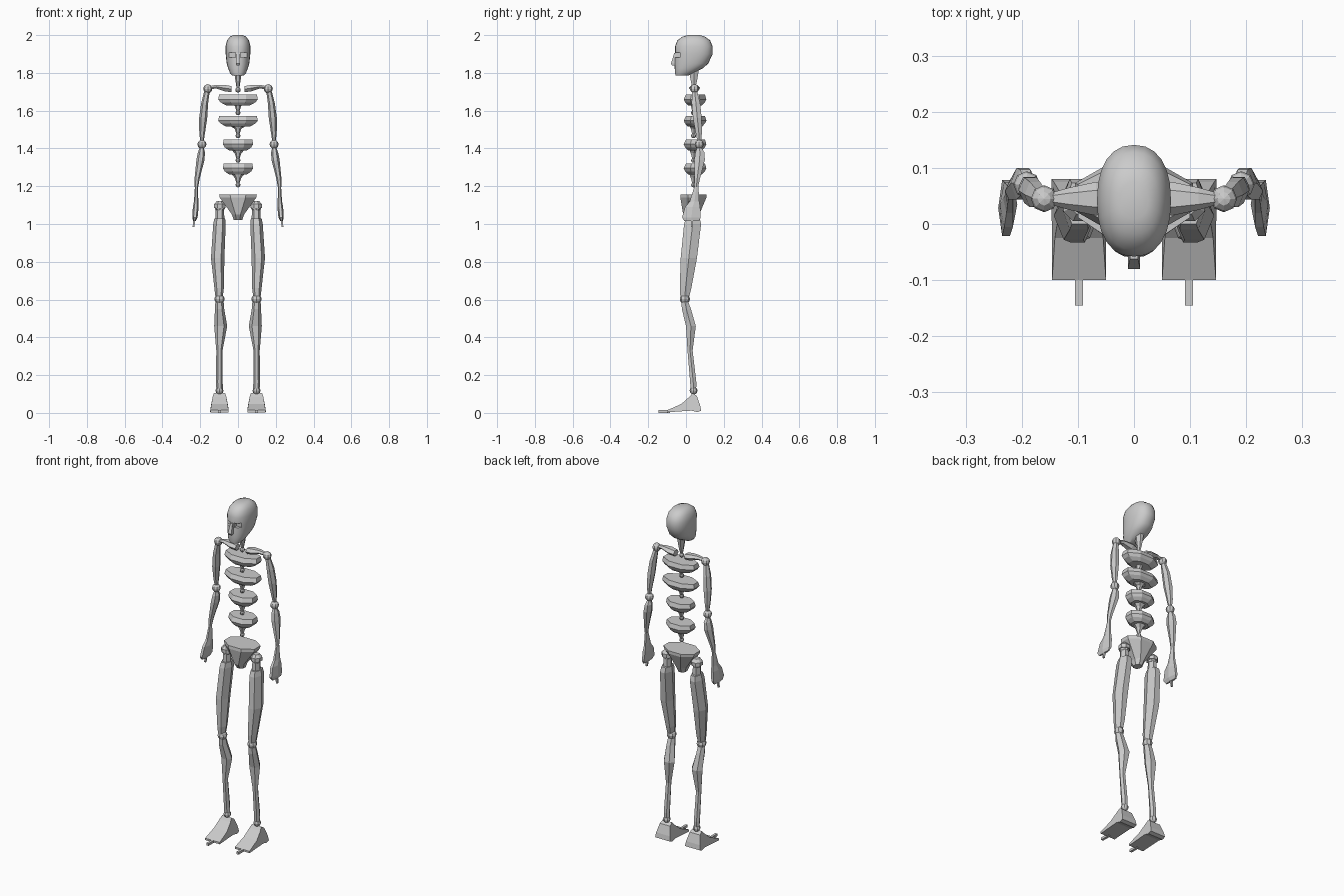
import bpy, bmesh, math
from mathutils import Vector


def finish(name, bm):
    bmesh.ops.recalc_face_normals(bm, faces=bm.faces)
    me = bpy.data.meshes.new(name)
    bm.to_mesh(me)
    bm.free()
    ob = bpy.data.objects.new(name, me)
    bpy.context.collection.objects.link(ob)
    return ob


def skin(name, rings):
    """Bridge equal-length point loops and cap both ends."""
    bm = bmesh.new()
    loops = [[bm.verts.new(p) for p in r] for r in rings]
    n = len(loops[0])
    for a, b in zip(loops, loops[1:]):
        for i in range(n):
            j = (i + 1) % n
            bm.faces.new((a[i], a[j], b[j], b[i]))
    bm.faces.new(loops[0])
    bm.faces.new(loops[-1])
    return finish(name, bm)


def loft(name, rows, n=6, turn=0.0, power=2.0, s=1):
    """Horizontal sections given as (z, x0, x1, y0, y1) extents."""
    angles = [2 * math.pi * (i + turn) / n for i in range(n)]
    unit = []
    for a in angles:
        c, d = math.cos(a), math.sin(a)
        unit.append((math.copysign(abs(c) ** (2 / power), c),
                     math.copysign(abs(d) ** (2 / power), d)))
    mx = max(abs(u[0]) for u in unit)
    my = max(abs(u[1]) for u in unit)
    return skin(name, [[(s * ((x0 + x1) / 2 + u / mx * (x1 - x0) / 2),
                         (y0 + y1) / 2 + v / my * (y1 - y0) / 2, z)
                        for u, v in unit] for z, x0, x1, y0, y1 in rows])


def ball(name, pos, r, s=1):
    bm = bmesh.new()
    bmesh.ops.create_uvsphere(bm, u_segments=8, v_segments=6, radius=r)
    bmesh.ops.translate(bm, verts=bm.verts, vec=(s * pos[0], pos[1], pos[2]))
    return finish(name, bm)


def box(name, pos, size):
    bm = bmesh.new()
    bmesh.ops.create_cube(bm, size=1)
    for v in bm.verts:
        v.co = Vector(v.co[i] * size[i] + pos[i] for i in range(3))
    return finish(name, bm)


# Head: smooth skull (z, front y, back y, half width)
skull = [(1.785, -.055, .012, .03), (1.80, -.058, .04, .043), (1.825, -.06, .09, .052),
         (1.85, -.06, .118, .06), (1.90, -.057, .141, .065), (1.94, -.058, .141, .066),
         (1.972, -.046, .128, .058), (1.992, -.018, .10, .043), (2.0, .01, .075, .025)]
head = loft("head", [(z, -w, w, a, b) for z, a, b, w in skull], n=24, power=2.3)
for s in (-1, 1):
    eye = box("eye_cutter", (s * .036, -.058, 1.895), (.046, .05, .026))
    mod = head.modifiers.new("eye_socket", 'BOOLEAN')
    mod.operation = 'DIFFERENCE'
    mod.object = eye
    bpy.context.view_layer.objects.active = head
    bpy.ops.object.modifier_apply(modifier=mod.name)
    bpy.data.objects.remove(eye)
bpy.ops.object.select_all(action='DESELECT')
head.select_set(True)
bpy.ops.object.shade_smooth_by_angle(angle=math.radians(35))
loft("nose", [(1.84, -.009, .009, -.074, -.05), (1.85, -.011, .011, -.08, -.05),
              (1.905, -.007, .007, -.062, -.045)], n=4, turn=.5)

# Neck
loft("neck", [(1.722, -.008, .008, .033, .049), (1.755, -.013, .013, .026, .058),
              (1.815, -.022, .022, .015, .068)])
ball("neck_joint", (0, .04, 1.71), .014)

# Spine segments: rib block, tapering stem and small joint
for top, bottom, w, tip in ((1.685, 1.64, .105, 1.597), (1.572, 1.528, .105, 1.475),
                            (1.447, 1.402, .08, 1.345), (1.32, 1.275, .08, 1.215)):
    h = top - bottom
    loft("rib_block", [(bottom - .012, -w * .6, w * .6, .01, .085),
                       (bottom + .004, -w * .88, w * .88, -.005, .1),
                       (bottom + h * .45, -w, w, -.012, .108),
                       (top, -w * .95, w * .95, .0, .1)], n=8, turn=.5)
    loft("spine_stem", [(tip, -.008, .008, .033, .049), (tip + .03, -.018, .018, .025, .06),
                        (bottom, -w * .55, w * .55, .015, .08)])
    ball("spine_joint", (0, .04, tip - .008), .013)

# Pelvis
loft("pelvis", [(1.02, -.022, .022, .005, .055), (1.05, -.032, .032, -.015, .07),
                (1.14, -.097, .097, -.03, .108), (1.157, -.1, .1, -.028, .108)],
     n=8, turn=.5)

for s in (-1, 1):
    # Shoulder girdle, a section swept sideways (x, z, half y, half z)
    skin("collar_bone", [[(s * x, .045 + a * hy, z + b * hz) for a, b in
                          ((1, 0), (.5, 1), (-.5, 1), (-1, 0), (-.5, -1), (.5, -1))]
                         for x, z, hy, hz in ((.034, 1.714, .024, .016), (.068, 1.719, .03, .017),
                                              (.115, 1.727, .02, .01), (.15, 1.722, .01, .008))])
    ball("shoulder_joint", (.16, .045, 1.716), .024, s)

    # Arm
    loft("upper_arm", [(1.44, .181, .2, .06, .08), (1.48, .175, .205, .052, .084),
                       (1.56, .163, .206, .037, .083), (1.64, .158, .195, .03, .075),
                       (1.70, .15, .18, .032, .06)], s=s)
    ball("elbow_joint", (.191, .07, 1.422), .024, s)
    loft("forearm", [(1.195, .211, .23, .046, .064), (1.24, .203, .23, .044, .074),
                     (1.34, .177, .22, .044, .1), (1.38, .175, .212, .05, .097),
                     (1.408, .182, .202, .06, .08)], s=s)
    loft("hand", [(1.015, .224, .238, -.008, .068), (1.035, .214, .242, -.021, .078),
                  (1.09, .208, .239, -.005, .075), (1.12, .21, .233, .02, .07),
                  (1.2, .212, .228, .045, .066)], s=s)
    loft("finger", [(.985, .231, .24, .026, .035), (1.02, .226, .238, .025, .037)],
         n=4, turn=.5, s=s)

    # Leg
    ball("hip_joint", (.096, .035, 1.092), .029, s)
    loft("hip_cap", [(1.085, .066, .126, .005, .065), (1.105, .066, .126, .005, .065),
                     (1.122, .08, .112, .018, .05)], n=8, turn=.5, s=s)
    loft("hip_stem", [(1.02, .072, .12, .01, .06), (1.08, .074, .118, .013, .057)], s=s)
    loft("thigh", [(.618, .08, .12, -.03, .018), (.66, .075, .125, -.033, .028),
                   (.82, .072, .143, -.028, .058), (1.0, .065, .131, -.01, .08),
                   (1.03, .068, .125, .0, .073)], n=6, s=s)
    ball("knee_joint", (.098, -.006, .603), .027, s)
    loft("calf", [(.13, .08, .115, .024, .054), (.16, .081, .116, .022, .055),
                  (.33, .082, .115, .008, .035), (.46, .057, .126, .0, .052),
                  (.55, .073, .122, -.022, .026), (.588, .076, .12, -.024, .012)], s=s)
    ball("ankle_joint", (.098, .04, .118), .021, s)

    # Foot: side profile spread wider towards the sole (y, z, half width)
    side = [(.08, .012, .049), (.075, .04, .045), (.057, .09, .034), (.035, .104, .03),
            (.018, .085, .036), (-.025, .047, .043), (-.1, .014, .048),
            (-.1, .003, .048), (-.03, .008, .048), (.03, .012, .049), (.06, .004, .049)]
    skin("foot", [[(s * .098 + k * w, y, z) for y, z, w in side] for k in (-1, 1)])
    box("toe", (s * .098, -.115, .007), (.014, .06, .014))
